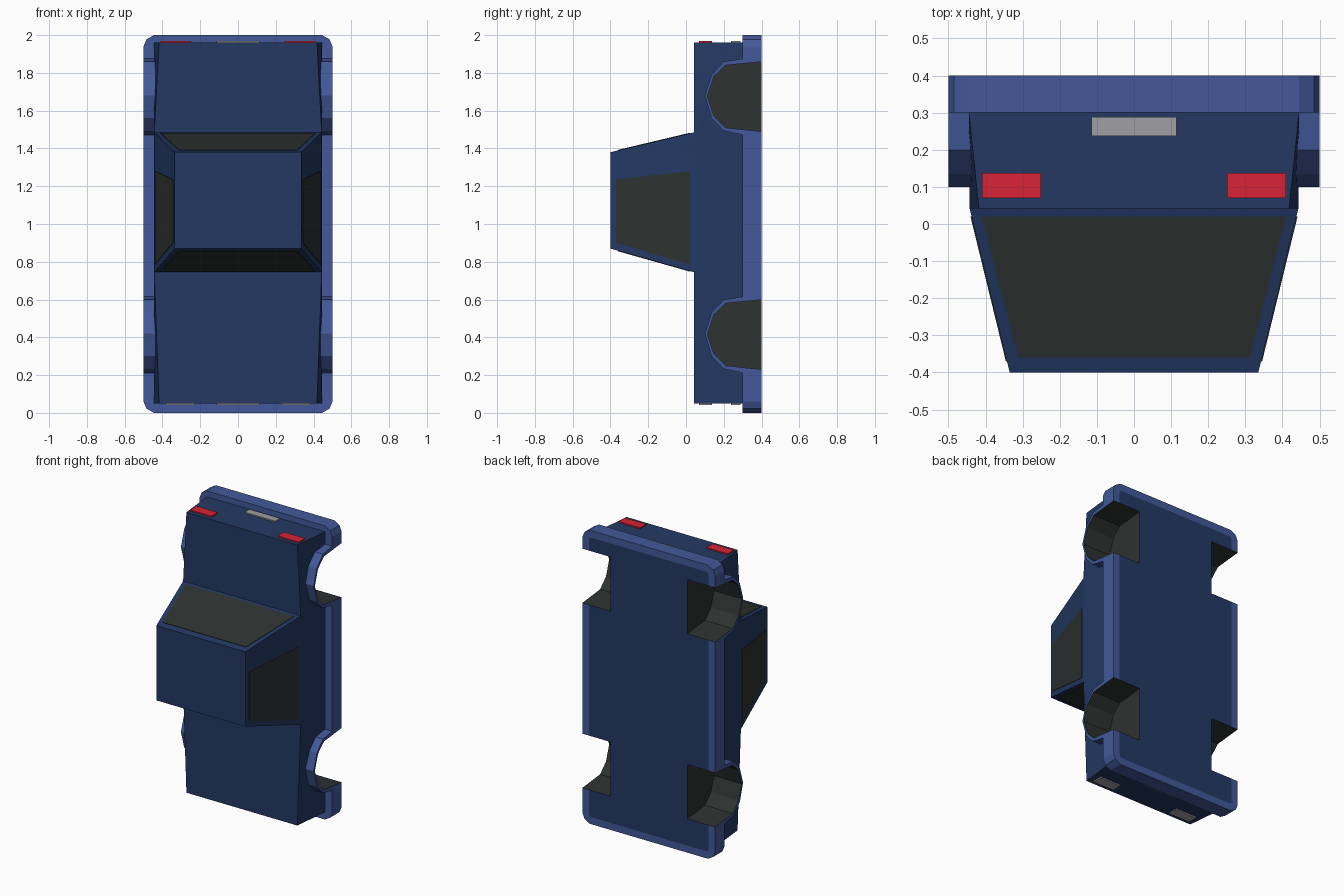
import bpy, bmesh

if "Cube" in bpy.data.objects:
    bpy.data.objects.remove(bpy.data.objects["Cube"])


def material(name, rgb):
    m = bpy.data.materials.new(name)
    lin = [(c / 255 / 12.92) if c < 11 else ((c / 255 + 0.055) / 1.055) ** 2.4 for c in rgb]
    m.diffuse_color = (*lin, 1)
    m.use_nodes = True
    m.node_tree.nodes["Principled BSDF"].inputs["Base Color"].default_value = m.diffuse_color
    return m


BLUE = material("body blue", (35, 57, 100))
TRIM = material("trim blue", (66, 89, 154))
DARK = material("dark glass", (45, 51, 50))
RED = material("tail red", (215, 36, 55))
GREY = material("light grey", (160, 160, 162))


def solids(name, groups, mats):
    """One object made of convex solids, each given by its corner points."""
    bm = bmesh.new()
    for pts in groups:
        verts = [bm.verts.new(p) for p in pts]
        bmesh.ops.convex_hull(bm, input=verts)
    bmesh.ops.dissolve_limit(bm, angle_limit=0.005, verts=bm.verts[:], edges=bm.edges[:])
    bmesh.ops.recalc_face_normals(bm, faces=bm.faces[:])
    me = bpy.data.meshes.new(name)
    bm.to_mesh(me)
    bm.free()
    for m in mats:
        me.materials.append(m)
    ob = bpy.data.objects.new(name, me)
    bpy.context.collection.objects.link(ob)
    return ob


def box(x0, x1, y0, y1, z0, z1):
    return [(x, y, z) for x in (x0, x1) for y in (y0, y1) for z in (z0, z1)]


def prisms(profile, x0, x1):
    """The (y, z) arch profile extruded in x, at all four wheels."""
    return [[(s * x, y, z + dz) for x in (x0, x1) for y, z in profile]
            for s in (-1, 1) for dz in (0, 1.26)]


# Lower body, narrowing at the top edge towards both ends
body = solids("lower_body", [[(s * x, y, z) for s in (-1, 1)
              for z, t in ((0.05, 0.418), (0.745, 0.443), (1.485, 0.443), (1.96, 0.418))
              for x, y in ((0.445, 0.3), (t, 0.042))]], [BLUE, DARK])

# Bumper skirt with rounded corners and a body-coloured floor panel
corner = [(0.5, 0.94), (0.485, 0.977), (0.445, 1.0)]
skirt = solids("bumper_skirt", [[(sx * x, y, 1 + sz * z) for sx in (-1, 1) for sz in (-1, 1)
               for x, z in corner for y in (0.3, 0.4)]], [TRIM, BLUE, DARK])
bm = bmesh.new()
bm.from_mesh(skirt.data)
floor = [f for f in bm.faces if f.normal.y > 0.9]
bmesh.ops.inset_region(bm, faces=floor, thickness=0.05)
for f in floor:
    f.material_index = 1
bm.to_mesh(skirt.data)
bm.free()

# Wheel arch rims
outer = [(0.3, 0.615), (0.2, 0.60), (0.135, 0.53), (0.10, 0.42),
         (0.135, 0.30), (0.2, 0.233), (0.3, 0.212)]
rims = solids("wheel_arches", prisms(outer, 0.43, 0.5), [TRIM, DARK])

# Wheel wells cut through body, skirt and rims
inner = [(0.45, 0.604), (0.21, 0.58), (0.147, 0.52), (0.113, 0.415),
         (0.147, 0.313), (0.21, 0.25), (0.45, 0.225)]
cutter = solids("well_cutter", prisms(inner, 0.29, 0.6), [DARK])
cutter.hide_render = True
for ob in (body, skirt, rims):
    mod = ob.modifiers.new("wells", "BOOLEAN")
    mod.operation = "DIFFERENCE"
    mod.solver = "EXACT"
    mod.material_mode = "TRANSFER"
    mod.object = cutter
    bpy.context.view_layer.objects.active = ob
    bpy.ops.object.modifier_apply(modifier=mod.name)
bpy.data.objects.remove(cutter)


# Cabin: half width and front/rear z at a given height
def cabin(y):
    t = (0.042 - y) / 0.442
    return 0.443 - 0.108 * t, 0.745 + 0.125 * t, 1.485 - 0.105 * t


solids("cabin", [[(s * cabin(y)[0], y, cabin(y)[k]) for y in (0.042, -0.4)
                  for s in (-1, 1) for k in (1, 2)]], [BLUE])

# Windscreen and rear window plates
for name, k, d in (("windscreen", 1, -1), ("rear_window", 2, 1)):
    solids(name, [[(s * x, y, cabin(y)[k] + d * o) for s in (-1, 1)
                   for x, y in ((0.41, 0.02), (0.312, -0.36)) for o in (-0.004, 0.003)]], [DARK])

# Side windows
solids("side_windows", [[(s * (cabin(y)[0] + o), y, z) for o in (-0.004, 0.003)
       for y, z in ((0.02, 0.785), (0.02, 1.28), (-0.37, 0.9), (-0.37, 1.235))]
       for s in (-1, 1)], [DARK])

# Lamps and number plates
for name, z0, z1, xa, xb, mat in (("tail_lamps", 1.955, 1.968, 0.25, 0.41, RED),
                                  ("headlamps", 0.042, 0.055, 0.227, 0.385, GREY)):
    solids(name, [box(s * xa, s * xb, 0.07, 0.138, z0, z1) for s in (-1, 1)], [mat])
solids("number_plates", [box(-0.115, 0.115, 0.237, 0.288, z, z + 0.013)
                         for z in (0.042, 1.955)], [GREY])
